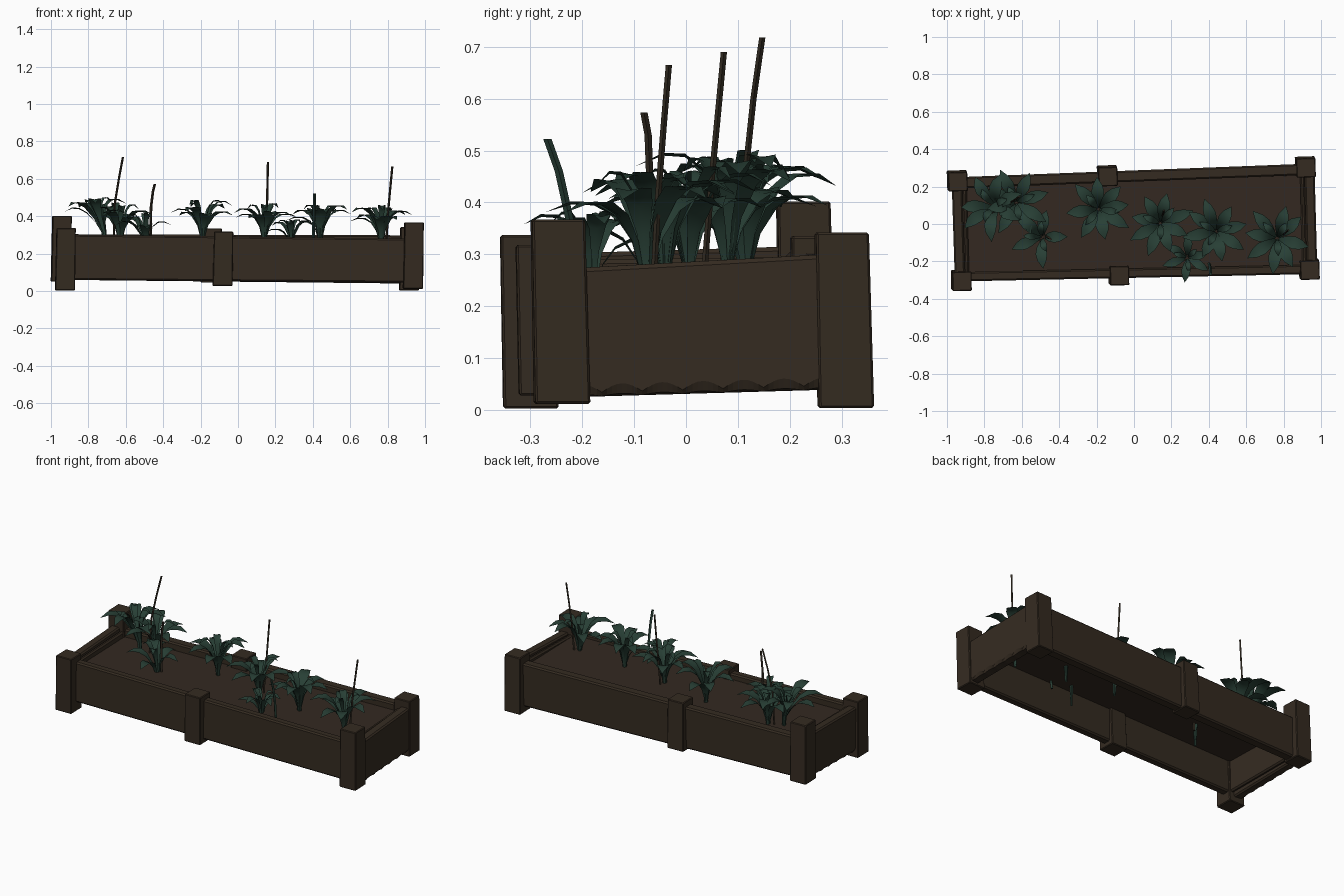
import bpy, bmesh, math, random
from mathutils import Vector

random.seed(11)
cube = bpy.data.objects.get("Cube")
if cube:
    bpy.data.objects.remove(cube, do_unlink=True)


def material(name, rgb):
    m = bpy.data.materials.new(name)
    m.use_nodes = True
    m.diffuse_color = (*rgb, 1)
    bsdf = m.node_tree.nodes["Principled BSDF"]
    bsdf.inputs["Base Color"].default_value = (*rgb, 1)
    bsdf.inputs["Roughness"].default_value = 0.9
    return m


WOOD = material("dark wood", (0.035, 0.024, 0.015))
SOIL = material("soil", (0.033, 0.022, 0.015))
LEAF = material("leaf green", (0.021, 0.050, 0.036))
STALK = material("dry stalk", (0.033, 0.025, 0.016))


def make(name, verts, faces, mat, bevel=0.0, smooth=False):
    bm = bmesh.new()
    vs = [bm.verts.new(v) for v in verts]
    for f in faces:
        bm.faces.new([vs[i] for i in f])
    bmesh.ops.recalc_face_normals(bm, faces=bm.faces)
    if bevel:
        bmesh.ops.bevel(bm, geom=bm.edges[:], offset=bevel, segments=1, affect="EDGES")
    for f in bm.faces:
        f.smooth = smooth
    mesh = bpy.data.meshes.new(name)
    bm.to_mesh(mesh)
    bm.free()
    ob = bpy.data.objects.new(name, mesh)
    bpy.context.collection.objects.link(ob)
    mesh.materials.append(mat)


def loft(sections):
    """Quads joining equal rings, with both ends closed."""
    n = len(sections[0])
    faces = [(i * n + j, i * n + (j + 1) % n, (i + 1) * n + (j + 1) % n, (i + 1) * n + j)
             for i in range(len(sections) - 1) for j in range(n)]
    last = (len(sections) - 1) * n
    faces += [tuple(range(n)), tuple(range(last, last + n))]
    return [v for s in sections for v in s], faces


# Corner and middle posts: slightly turned, tapered and leaning
def post(name, x, y, bottom, top, angle):
    rings = []
    for z, half, lean in ((bottom, 0.053, -1), (top, 0.051, 1)):
        ring = []
        for k in range(4):
            a = math.radians(45 + 90 * k + angle)
            r = half * math.sqrt(2)
            ring.append((x + lean * 0.003 + r * math.cos(a), y - lean * 0.004 + r * math.sin(a), z))
        rings.append(ring)
    make(name, *loft(rings), WOOD, bevel=0.004)


post("front_right_post", -0.922, -0.303, 0.003, 0.337, 1)
post("front_middle_post", -0.08, -0.273, 0.028, 0.318, 1)
post("front_left_post", 0.938, -0.243, 0.012, 0.367, 2)
post("back_right_post", -0.944, 0.230, 0.05, 0.402, 2)
post("back_middle_post", -0.142, 0.257, 0.045, 0.335, 2)
post("back_left_post", 0.917, 0.304, 0.004, 0.342, 2)


# Side boards: a beveled cross-section swept between two outer points
def board(name, a, b, thick, bottom, top, chips=0):
    a, b = Vector(a), Vector(b)
    d = (b - a).normalized()
    inward = Vector((-d.y, d.x))
    steps = 56 if chips else 1
    sections = []
    for i in range(steps + 1):
        t = i / steps
        p = a.lerp(b, t)
        z0 = bottom[0] + (bottom[1] - bottom[0]) * t
        z1 = top[0] + (top[1] - top[0]) * t
        wave = 0.016 * abs(math.sin(math.pi * t * chips))
        c = 0.008
        profile = [(0, z0 + c + wave), (c, z0 + 0.3 * wave), (thick - c, z0), (thick, z0 + c),
                   (thick, z1 - c), (thick - c, z1), (c, z1), (0, z1 - c)]
        sections.append([(*(p + inward * w), z) for w, z in profile])
    make(name, *loft(sections), WOOD)


board("front_board", (-0.93, -0.307), (0.94, -0.268), 0.05, (0.06, 0.045), (0.302, 0.28))
board("back_board", (0.92, 0.322), (-0.95, 0.25), 0.06, (0.04, 0.06), (0.298, 0.304))
board("left_end_board", (0.98, -0.24), (0.965, 0.305), 0.055,
      (0.024, 0.04), (0.272, 0.302), chips=7)
board("right_end_board", (-0.975, 0.232), (-0.958, -0.30), 0.055,
      (0.055, 0.035), (0.316, 0.300), chips=7)

# Lower ledges inside both ends
board("left_end_ledge", (0.925, -0.24), (0.912, 0.29), 0.025, (0.06, 0.06), (0.265, 0.285))
board("right_end_ledge", (-0.92, 0.22), (-0.905, -0.29), 0.025, (0.07, 0.06), (0.295, 0.288))

# Thin soil bed with an open underside
bed = [(-0.93, -0.27), (0.94, -0.23), (0.93, 0.28), (-0.93, 0.21)]
make("soil_bed", *loft([[(x, y, z) for x, y in bed] for z in (0.247, 0.259)]), SOIL)


# Arching leaf: spine points as (reach, height, half width), roots below the soil
SPINE = [(0.006, -0.11, 0.004), (0.012, 0.02, 0.007), (0.028, 0.10, 0.013),
         (0.06, 0.165, 0.026), (0.10, 0.195, 0.034), (0.142, 0.198, 0.026),
         (0.19, 0.178, 0.001)]


def plant(name, x, y, base, size, leaves, start=0.0, lean=(0, 0)):
    verts, faces = [], []
    for k in range(leaves + 3):
        inner = k >= leaves
        count = 3 if inner else leaves
        a = start + 2 * math.pi * (k + random.uniform(-0.2, 0.2)) / count
        reach = size * (random.uniform(0.45, 0.6) if inner else random.uniform(0.82, 1.02))
        lift = size * (random.uniform(0.95, 1.03) if inner else random.uniform(0.62, 1.0))
        wide = size * (0.6 if inner else 1.0)
        out = Vector((math.cos(a), math.sin(a), 0))
        side = Vector((-out.y, out.x, 0))
        first = len(verts)
        for r, h, w in SPINE:
            rise = h * lift if h > 0 else h
            mid = Vector((x, y, base)) + out * r * reach
            mid += Vector((lean[0] * max(h, 0), lean[1] * max(h, 0), rise))
            fold = Vector((0, 0, 0.2 * w))
            verts += [mid - side * w * wide + fold, mid, mid + side * w * wide + fold]
        for i in range(len(SPINE) - 1):
            for j in range(2):
                q = first + i * 3 + j
                faces.append((q, q + 1, q + 4, q + 3))
    make(name, verts, faces, LEAF, smooth=True)


plant("plant_1", -0.71, 0.08, 0.295, 1.0, 7, 0.4, lean=(-0.3, 0.1))
plant("plant_2", -0.63, 0.115, 0.265, 1.0, 8, 0.3)
plant("plant_3", -0.485, -0.07, 0.225, 0.92, 5, 1.2, lean=(-0.1, 0))
plant("plant_4", -0.19, 0.08, 0.275, 1.02, 8, 0.1)
plant("plant_5", 0.14, 0.005, 0.27, 0.98, 8, 0.5)
plant("plant_6", 0.285, -0.18, 0.235, 0.72, 6, 0.4)
plant("plant_7", 0.44, -0.04, 0.265, 0.98, 8, 0.2)
plant("plant_8", 0.765, -0.075, 0.25, 1.02, 8, 0.6)


# Bare stalks: thin square tubes along a path
def stalk(name, points, mat, radius=0.006):
    rings = []
    for x, y, z in points:
        rings.append([(x + radius * math.cos(math.pi * k / 2), y + radius * math.sin(math.pi * k / 2), z)
                      for k in range(4)])
    make(name, *loft(rings), mat)


stalk("stalk_1", [(-0.665, 0.10, 0.2), (-0.66, 0.115, 0.46), (-0.637, 0.13, 0.6),
                  (-0.615, 0.147, 0.718)], STALK)
stalk("stalk_2", [(-0.47, -0.06, 0.2), (-0.465, -0.07, 0.45), (-0.455, -0.073, 0.53),
                  (-0.445, -0.081, 0.573)], STALK, 0.007)
stalk("stalk_3", [(0.145, 0.03, 0.2), (0.155, 0.05, 0.45), (0.16, 0.073, 0.69)], STALK)
stalk("stalk_4", [(0.79, -0.065, 0.2), (0.802, -0.053, 0.42), (0.815, -0.042, 0.56),
                  (0.825, -0.033, 0.665)], STALK)
stalk("green_stalk", [(0.40, -0.205, 0.2), (0.405, -0.225, 0.37), (0.408, -0.245, 0.46),
                      (0.41, -0.267, 0.522)], LEAF, 0.008)
